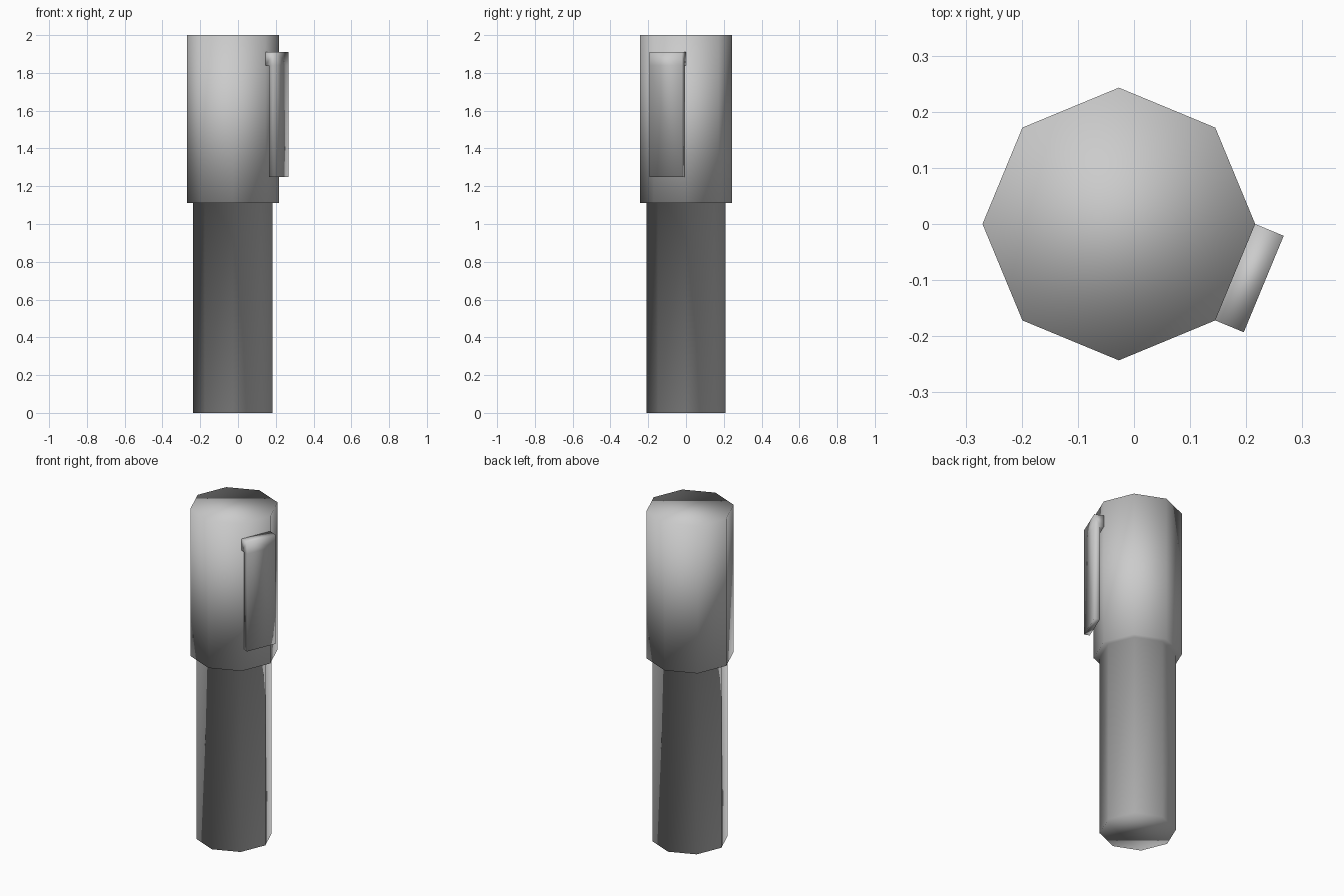
import bpy, bmesh, math
from mathutils import Vector

if "Cube" in bpy.data.objects:
    bpy.data.objects.remove(bpy.data.objects["Cube"])

CX, SIDES = -0.027, 8
R_BODY, R_CAP = 0.21, 0.243


def finish(bm, name):
    bmesh.ops.recalc_face_normals(bm, faces=bm.faces)
    me = bpy.data.meshes.new(name)
    bm.to_mesh(me)
    bm.free()
    for p in me.polygons:
        p.use_smooth = True
    ob = bpy.data.objects.new(name, me)
    bpy.context.collection.objects.link(ob)
    return ob


def corner(r, i, z):
    a = math.tau * i / SIDES
    return Vector((CX + r * math.cos(a), r * math.sin(a), z))


# Barrel and cap: one stepped octagonal column, smooth shaded throughout
bm = bmesh.new()
rings = [[bm.verts.new(corner(r, i, z)) for i in range(SIDES)]
         for r, z in [(R_BODY, 0), (R_BODY, 1.11), (R_CAP, 1.11), (R_CAP, 2.0)]]
for lo, hi in zip(rings, rings[1:]):
    for i in range(SIDES):
        j = (i + 1) % SIDES
        bm.faces.new((lo[i], lo[j], hi[j], hi[i]))
bm.faces.new(rings[0])
bm.faces.new(rings[-1])
finish(bm, "pen_barrel_and_cap")

# Pocket clip: L-shaped profile spanning one flat side of the cap
a = -math.pi / SIDES
out = Vector((math.cos(a), math.sin(a), 0))
profile = [(0, 1.91), (0.055, 1.91), (0.055, 1.84), (0.055, 1.25),
           (0.022, 1.25), (0.022, 1.84), (0, 1.84)]
bm = bmesh.new()
left, right = [[bm.verts.new(corner(R_CAP, i, z) + out * d) for d, z in profile]
               for i in (-1, 0)]
n = len(profile)
for i in range(n):
    j = (i + 1) % n
    bm.faces.new((left[i], left[j], right[j], right[i]))
for s in (left, right):
    bm.faces.new((s[0], s[1], s[2], s[5], s[6]))
    bm.faces.new((s[2], s[3], s[4], s[5]))
finish(bm, "pocket_clip")
